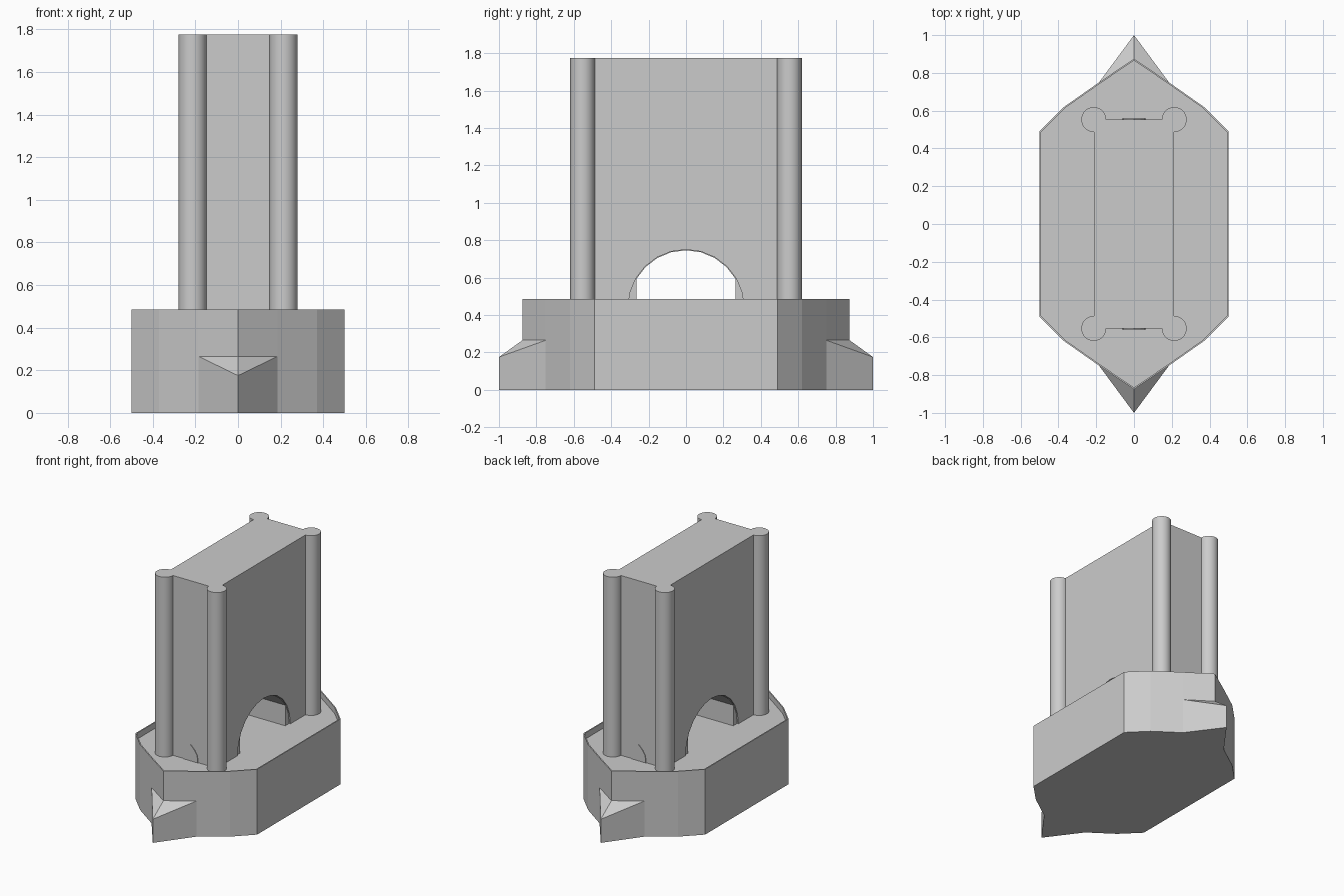
import bpy, bmesh, math
from mathutils import Vector

if "Cube" in bpy.data.objects:
    bpy.data.objects.remove(bpy.data.objects["Cube"])

FLOOR, RIM, TOP = 0.44, 0.485, 1.775


def make_object(name, bm):
    bmesh.ops.recalc_face_normals(bm, faces=bm.faces)
    mesh = bpy.data.meshes.new(name)
    bm.to_mesh(mesh)
    bm.free()
    obj = bpy.data.objects.new(name, mesh)
    bpy.context.collection.objects.link(obj)
    return obj


def prism(name, points, offset):
    """Extrude a flat outline of 3D points along an offset."""
    bm = bmesh.new()
    face = bm.faces.new([bm.verts.new(p) for p in points])
    ext = bmesh.ops.extrude_face_region(bm, geom=[face])
    verts = [v for v in ext["geom"] if isinstance(v, bmesh.types.BMVert)]
    bmesh.ops.translate(bm, verts=verts, vec=Vector(offset))
    return make_object(name, bm)


def mirror_four(quarter):
    """Mirror a +x +y chain of outline points into a closed loop."""
    left = [(-x, y) for x, y in reversed(quarter) if x > 1e-6]
    upper = quarter + left
    lower = [(x, -y) for x, y in reversed(upper)]
    return upper + lower


def cut(obj, cutter):
    mod = obj.modifiers.new("cut", "BOOLEAN")
    mod.operation = "DIFFERENCE"
    mod.solver = "EXACT"
    mod.object = cutter
    bpy.context.view_layer.objects.active = obj
    bpy.ops.object.modifier_apply(modifier=mod.name)
    bpy.data.objects.remove(cutter, do_unlink=True)


# Base with thin parapet around a sunken deck
half = [(0.5, 0.49), (0.37, 0.62), (0.185, 0.75), (0, 0.875)]
upper = half + [(-x, y) for x, y in reversed(half[:-1])]
outline = upper + [(-x, -y) for x, y in upper]
base = prism("base", [(x, y, 0) for x, y in outline], (0, 0, RIM))
bm = bmesh.new()
bm.from_mesh(base.data)
deck = max(bm.faces, key=lambda f: f.calc_center_median().z)
bmesh.ops.inset_region(bm, faces=[deck], thickness=0.008, use_even_offset=True)
ext = bmesh.ops.extrude_face_region(bm, geom=[deck])
verts = [v for v in ext["geom"] if isinstance(v, bmesh.types.BMVert)]
bmesh.ops.translate(bm, verts=verts, vec=(0, 0, FLOOR - RIM))
if deck.is_valid:
    bmesh.ops.delete(bm, geom=[deck], context="FACES_ONLY")
bm.to_mesh(base.data)
bm.free()

# Pointed cutwaters at both ends
for name, s in (("front_cutwater", -1), ("back_cutwater", 1)):
    bm = bmesh.new()
    ring = [(-0.185, 0.75), (0, 0.875), (0.185, 0.75), (0, 1.0)]
    low = [bm.verts.new((x, s * y, 0)) for x, y in ring]
    high = [bm.verts.new((x, s * y, z)) for (x, y), z in zip(ring, (0.265, 0.265, 0.265, 0.175))]
    bm.faces.new(low)
    for i in range(4):
        j = (i + 1) % 4
        bm.faces.new((low[i], low[j], high[j], high[i]))
    bm.faces.new((high[0], high[1], high[3]))
    bm.faces.new((high[1], high[2], high[3]))
    make_object(name, bm)

# Tower with round corner columns in a single outline
cx, cy, r, steps = 0.213, 0.553, 0.066, 27
corner = []
for i in range(steps + 1):
    a = math.radians(-90 + 270 * i / steps)
    corner.append((cx + r * math.cos(a), cy + r * math.sin(a)))
tower = prism("tower", [(x, y, FLOOR) for x, y in mirror_four(corner)], (0, 0, TOP - FLOOR))


# Archway: full round arch at each face, narrower straight-sided passage between
def arch(radius, start, x):
    pts = [(x, radius * math.cos(math.radians(a)), FLOOR + radius * math.sin(math.radians(a)))
           for a in range(start, 181 - start, 15)]
    return [(x, pts[0][1], FLOOR - 0.1)] + pts + [(x, pts[-1][1], FLOOR - 0.1)]


cut(tower, prism("passage_cutter", arch(0.306, 30, -0.3), (0.6, 0, 0)))
for s in (-1, 1):
    cut(tower, prism("arch_cutter", arch(0.31, 0, s * 0.203), (s * 0.1, 0, 0)))
bpy.ops.object.select_all(action="DESELECT")
tower.select_set(True)
bpy.context.view_layer.objects.active = tower
bpy.ops.object.shade_smooth_by_angle(angle=math.radians(12))

# Small pointed doors on both ends
door = [(-0.06, FLOOR), (0.06, FLOOR), (0.055, 0.49), (0.035, 0.525), (0, 0.56), (-0.035, 0.525), (-0.055, 0.49)]
for name, s in (("front_door", -1), ("back_door", 1)):
    prism(name, [(x, s * 0.55, z) for x, z in door], (0, s * 0.008, 0))
